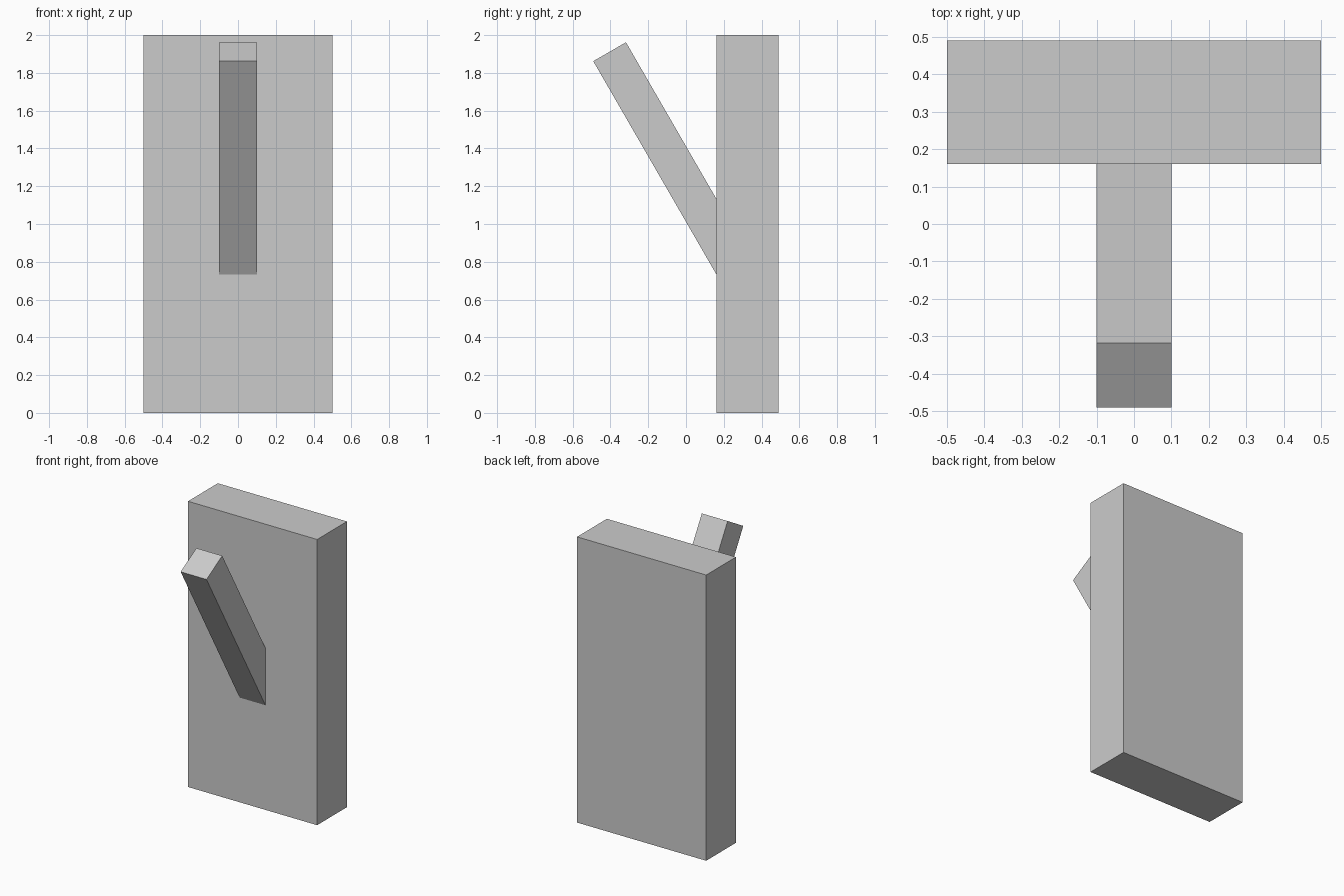
import bpy, bmesh, math

if "Cube" in bpy.data.objects:
    bpy.data.objects.remove(bpy.data.objects["Cube"])


def prism(name, profile, half_width):
    """Extrude a (y, z) side profile symmetrically along x."""
    bm = bmesh.new()
    face = bm.faces.new([bm.verts.new((-half_width, y, z)) for y, z in profile])
    ext = bmesh.ops.extrude_face_region(bm, geom=[face])
    moved = [v for v in ext["geom"] if isinstance(v, bmesh.types.BMVert)]
    bmesh.ops.translate(bm, verts=moved, vec=(2 * half_width, 0, 0))
    bmesh.ops.recalc_face_normals(bm, faces=bm.faces)
    mesh = bpy.data.meshes.new(name)
    bm.to_mesh(mesh)
    bm.free()
    obj = bpy.data.objects.new(name, mesh)
    bpy.context.collection.objects.link(obj)
    return obj


FRONT, BACK = 0.161, 0.491

# Upright slab
prism("back_plate", [(FRONT, 0), (BACK, 0), (BACK, 2), (FRONT, 2)], 0.5)

# Square lever leaning 30 degrees forward, slightly sunk into the slab
tilt = math.radians(30)
size, tip_y, tip_z = 0.19, -0.491, 1.862
size = 0.2
top_y, top_z = tip_y + size * math.cos(tilt), tip_z + size * math.sin(tilt)
slope = 1 / math.tan(tilt)
root = FRONT + 0.005
prism("lever", [
    (tip_y, tip_z),
    (root, tip_z - (root - tip_y) * slope),
    (root, top_z - (root - top_y) * slope),
    (top_y, top_z),
], 0.1)
